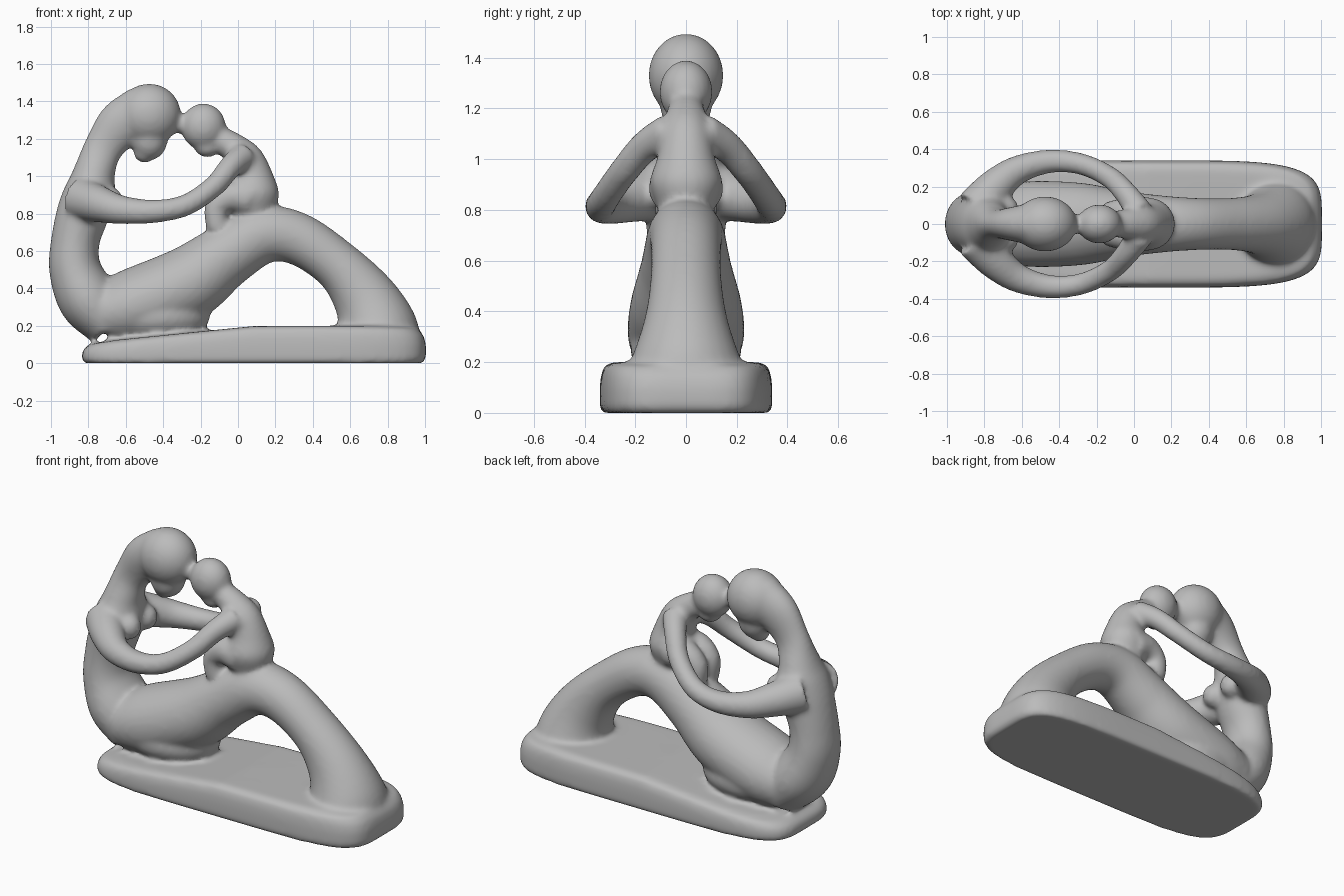
import bpy
import bmesh
from math import cos, sin, pi, copysign
from mathutils import Vector

cube = bpy.data.objects.get("Cube")
if cube:
    bpy.data.objects.remove(cube)

stone = bpy.data.materials.new("grey_stone")
stone.use_nodes = True
GREY = (0.5, 0.5, 0.5, 1)
stone.diffuse_color = GREY
stone.node_tree.nodes["Principled BSDF"].inputs["Base Color"].default_value = GREY

parts = []


def add_part(name, bm):
    bmesh.ops.recalc_face_normals(bm, faces=bm.faces)
    mesh = bpy.data.meshes.new(name)
    bm.to_mesh(mesh)
    bm.free()
    mesh.materials.append(stone)
    obj = bpy.data.objects.new(name, mesh)
    bpy.context.collection.objects.link(obj)
    parts.append(obj)


def skin(name, rings):
    """Closed surface through rings with equal point counts."""
    bm = bmesh.new()
    loops = [[bm.verts.new(p) for p in ring] for ring in rings]
    n = len(loops[0])
    for a, b in zip(loops, loops[1:]):
        for i in range(n):
            j = (i + 1) % n
            bm.faces.new((a[i], a[j], b[j], b[i]))
    bm.faces.new(loops[0])
    bm.faces.new(loops[-1])
    add_part(name, bm)


def spline(points, steps=8):
    """Catmull-Rom curve through points of any dimension."""
    pts = [Vector(p) for p in points]
    pts = [2 * pts[0] - pts[1]] + pts + [2 * pts[-1] - pts[-2]]
    out = []
    for a, b, c, d in zip(pts, pts[1:], pts[2:], pts[3:]):
        for k in range(steps):
            t = k / steps
            out.append((2 * b + (c - a) * t + (2 * a - 5 * b + 4 * c - d) * t ** 2
                        + (3 * b - a - 3 * c + d) * t ** 3) / 2)
    return out + [pts[-2]]


def limb(name, stations, sides=28):
    """Elliptical sweep; station = x, y, z, in-plane radius, side radius."""
    path = spline(stations)
    rings = []
    for i, s in enumerate(path):
        ahead = path[min(i + 1, len(path) - 1)]
        behind = path[max(i - 1, 0)]
        tangent = (Vector(ahead[:3]) - Vector(behind[:3])).normalized()
        normal = tangent.cross(Vector((0, 1, 0))).normalized()
        side = normal.cross(tangent)
        angles = [2 * pi * k / sides for k in range(sides)]
        rings.append([Vector(s[:3]) + normal * cos(a) * s[3] + side * sin(a) * s[4]
                      for a in angles])
    skin(name, rings)


def centre_limb(name, stations):
    """Sweep in the middle plane; station = x, z, in-plane radius, side radius."""
    limb(name, [(x, 0, z, r, w) for x, z, r, w in stations])


def ball(name, centre, radii):
    bm = bmesh.new()
    bmesh.ops.create_uvsphere(bm, u_segments=32, v_segments=20, radius=1)
    bmesh.ops.scale(bm, vec=radii, verts=bm.verts)
    bmesh.ops.translate(bm, vec=centre, verts=bm.verts)
    add_part(name, bm)


# Plinth: rounded slab whose top rises towards the feet
def plinth_ring(scale, level):
    ring = []
    for k in range(96):
        a = 2 * pi * k / 96
        x = 0.085 + 0.92 * scale * copysign(abs(cos(a)) ** 0.45, cos(a))
        y = 0.34 * scale * copysign(abs(sin(a)) ** 0.45, sin(a))
        rise = min(max((x + 0.8) / 0.9, 0), 1)
        ring.append((x, y, level * (0.11 + 0.09 * rise)))
    return ring


skin("plinth", [plinth_ring(s, level) for s, level in
                ((0.03, 0), (0.98, 0), (1, 0.12), (1, 0.5), (0.985, 0.75),
                 (0.95, 0.93), (0.85, 1), (0.5, 1), (0.03, 1))])

# Seated mother: back and neck, then hips, knees and lower legs
centre_limb("mother_torso", [
    (-0.68, 0.2, 0.13, 0.18), (-0.8, 0.34, 0.16, 0.2), (-0.87, 0.5, 0.14, 0.17),
    (-0.87, 0.65, 0.13, 0.155), (-0.83, 0.8, 0.14, 0.16), (-0.79, 0.92, 0.135, 0.165),
    (-0.765, 1.03, 0.11, 0.12), (-0.72, 1.15, 0.105, 0.08), (-0.63, 1.27, 0.13, 0.095),
    (-0.52, 1.33, 0.15, 0.12)])
centre_limb("mother_legs", [
    (-0.72, 0.27, 0.17, 0.2), (-0.55, 0.31, 0.2, 0.23), (-0.28, 0.42, 0.2, 0.22),
    (-0.07, 0.57, 0.17, 0.18), (0.13, 0.685, 0.155, 0.155), (0.32, 0.665, 0.14, 0.14),
    (0.53, 0.525, 0.135, 0.14), (0.67, 0.36, 0.17, 0.165), (0.74, 0.2, 0.215, 0.22),
    (0.75, 0.06, 0.24, 0.28)])
ball("mother_seat", (-0.45, 0, 0.25), (0.3, 0.22, 0.15))
ball("mother_head", (-0.475, 0, 1.33), (0.17, 0.148, 0.165))
ball("mother_face", (-0.475, 0, 1.2), (0.1, 0.1, 0.115))
ball("mother_chin", (-0.5, 0, 1.13), (0.06, 0.06, 0.06))

# Child sitting on the knees, foreheads touching
centre_limb("child_body", [
    (0.07, 0.8, 0.12, 0.11), (0.075, 0.91, 0.145, 0.142), (0.07, 1.0, 0.115, 0.115),
    (0.035, 1.09, 0.1, 0.1), (-0.02, 1.15, 0.08, 0.085), (-0.1, 1.2, 0.07, 0.07)])
ball("child_head", (-0.185, 0, 1.265), (0.12, 0.105, 0.125))
ball("child_chin", (-0.165, 0, 1.16), (0.07, 0.065, 0.06))
centre_limb("touching_foreheads", [(-0.38, 1.29, 0.06, 0.06), (-0.29, 1.28, 0.05, 0.05),
                                   (-0.22, 1.27, 0.06, 0.06)])

# Paired parts: joined arms form a ring on each side
for label, m in (("left", 1), ("right", -1)):
    arm = [(-0.84, 0.08, 0.88, 0.12), (-0.74, 0.2, 0.85, 0.098), (-0.62, 0.29, 0.82, 0.077),
           (-0.45, 0.335, 0.812, 0.063), (-0.28, 0.32, 0.845, 0.058),
           (-0.13, 0.25, 0.945, 0.058), (-0.04, 0.16, 1.05, 0.063), (0.03, 0.06, 1.11, 0.075)]
    limb(label + "_arms", [(x, y * m, z, r, r) for x, y, z, r in arm])
    leg = [(0.06, 0.88, 0.09), (-0.04, 0.89, 0.08), (-0.115, 0.83, 0.065), (-0.11, 0.72, 0.06)]
    limb(label + "_child_leg", [(x, 0.06 * m, z, r, r) for x, z, r in leg])
    ball(label + "_breast", (-0.69, 0.08 * m, 0.87), (0.075, 0.07, 0.075))

# Fuse everything into one softly blended carving
bpy.ops.object.select_all(action='DESELECT')
for part in parts:
    part.select_set(True)
bpy.context.view_layer.objects.active = parts[0]
bpy.ops.object.join()
statue = bpy.context.object
statue.name = "mother_and_child_statue"
fuse = statue.modifiers.new("fuse", 'REMESH')
fuse.mode = 'VOXEL'
fuse.voxel_size = 0.014
fuse.use_smooth_shade = True
soften = statue.modifiers.new("soften", 'SMOOTH')
soften.factor = 0.5
soften.iterations = 12
